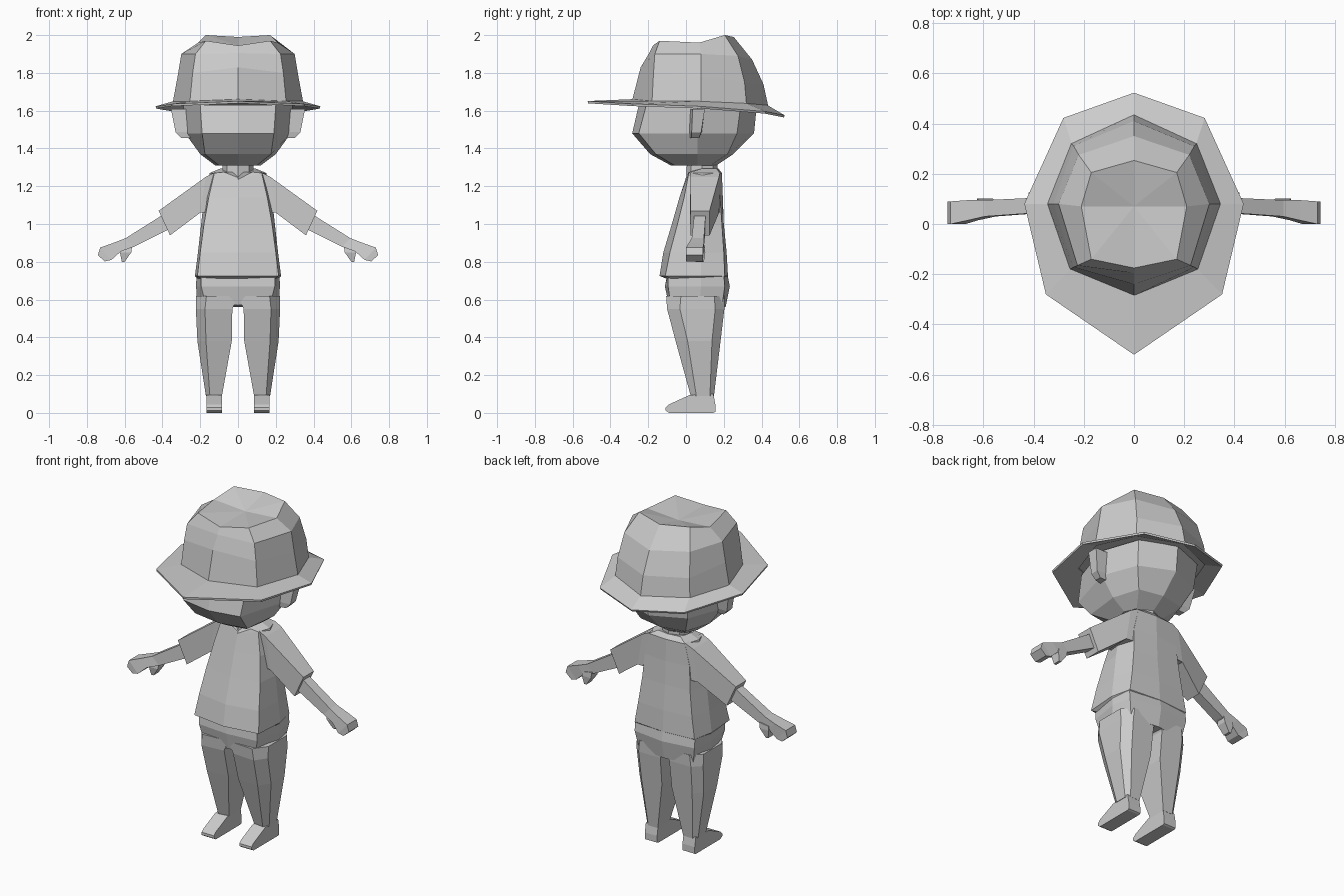
import bpy, bmesh
from math import sin, cos, pi


def loft(name, rings, caps=True, mirror=False, thickness=0, centre=None):
    """Skin equal-length rings of points; optionally close the ends."""
    bm = bmesh.new()
    vr = [[bm.verts.new(p) for p in r] for r in rings]
    n = len(vr[0])
    for a, b in zip(vr, vr[1:]):
        for i in range(n):
            j = (i + 1) % n
            bm.faces.new((a[i], a[j], b[j], b[i]))
    if caps:
        bm.faces.new(vr[0][::-1])
        if centre:
            c = bm.verts.new(centre)
            for i in range(n):
                bm.faces.new((vr[-1][i], vr[-1][(i + 1) % n], c))
        else:
            bm.faces.new(vr[-1])
    bmesh.ops.recalc_face_normals(bm, faces=bm.faces[:])
    me = bpy.data.meshes.new(name)
    bm.to_mesh(me)
    bm.free()
    ob = bpy.data.objects.new(name, me)
    bpy.context.collection.objects.link(ob)
    if mirror:
        m = ob.modifiers.new("mirror", 'MIRROR')
        m.use_mirror_merge = False
    if thickness:
        s = ob.modifiers.new("thickness", 'SOLIDIFY')
        s.thickness = thickness
        s.offset = 0
    return ob


def oct_ring(front, front_diag, side, back_diag, back):
    """Eight-sided ring from its right half."""
    half = [front, front_diag, side, back_diag, back]
    return half + [(-x, y, z) for x, y, z in half[3:0:-1]]


def level(z, f, fd, s, bd, b):
    """Level eight-sided ring: front y, three (x, y) points, back y."""
    return oct_ring((0, f, z), (*fd, z), (*s, z), (*bd, z), (0, b, z))


def blade(top, bottom, y0, y1):
    """Four-sided arm section from two (x, z) points and a y range."""
    (tx, tz), (bx, bz) = top, bottom
    return [(tx, y0, tz), (tx, y1, tz), (bx, y1, bz), (bx, y0, bz)]


# Hat: crown with dented top, and drooping eight-sided brim
base = oct_ring((0, -.285, 1.655), (.255, -.18, 1.645), (.345, .08, 1.645),
                (.25, .32, 1.635), (0, .435, 1.625))
loft("hat_crown", [
    base,
    oct_ring((0, -.24, 1.83), (.24, -.172, 1.8), (.32, .08, 1.78),
             (.24, .31, 1.75), (0, .41, 1.74)),
    oct_ring((0, -.195, 1.905), (.225, -.165, 1.9), (.30, .08, 1.9),
             (.22, .275, 1.89), (0, .35, 1.87)),
    oct_ring((0, -.175, 1.945), (.17, -.14, 1.97), (.21, .07, 1.96),
             (.17, .205, 2.0), (0, .253, 1.99)),
], centre=(0, .07, 1.945))
brim = oct_ring((0, -.52, 1.645), (.35, -.28, 1.63), (.435, .08, 1.617),
                (.28, .42, 1.59), (0, .52, 1.57))
loft("hat_brim", [brim, [(x * .98, y * .98, z) for x, y, z in base]],
     caps=False, thickness=.012)

# Head
loft("head", [
    level(1.31, -.08, (.10, -.06), (.12, .06), (.09, .13), .16),
    level(1.37, -.19, (.175, -.16), (.20, .06), (.15, .22), .25),
    level(1.48, -.285, (.19, -.25), (.28, .06), (.20, .27), .36),
    level(1.63, -.25, (.20, -.21), (.29, .06), (.21, .29), .375),
])

# Ears
loft("ears", [
    [(.25, .02, 1.455), (.30, .03, 1.455), (.30, .07, 1.455), (.25, .07, 1.455)],
    [(.25, .015, 1.49), (.33, .03, 1.485), (.33, .08, 1.485), (.25, .085, 1.49)],
    [(.25, .02, 1.61), (.355, .035, 1.61), (.355, .10, 1.61), (.25, .10, 1.61)],
], mirror=True)

# Neck
loft("neck", [[(r * sin(i * pi / 4), .085 - r * cos(i * pi / 4), z)
               for i in range(8)] for z, r in ((1.2, .085), (1.33, .08))])

# Shirt body, rising to a V collar
loft("shirt", [
    level(.705, -.09, (.19, -.07), (.21, .08), (.18, .19), .20),
    level(.725, -.14, (.215, -.11), (.228, .08), (.20, .205), .222),
    level(.85, -.12, (.20, -.085), (.212, .08), (.18, .20), .215),
    level(1.0, -.075, (.18, -.045), (.195, .08), (.16, .19), .20),
    oct_ring((0, -.035, 1.14), (.155, -.01, 1.14), (.18, .09, 1.14),
             (.15, .18, 1.14), (0, .195, 1.14)),
    oct_ring((0, .0, 1.245), (.125, .015, 1.27), (.15, .09, 1.27),
             (.12, .18, 1.27), (0, .19, 1.27)),
    oct_ring((0, -.005, 1.235), (.075, .015, 1.275), (.09, .09, 1.295),
             (.075, .16, 1.295), (0, .17, 1.295)),
])

# Sleeves
loft("sleeves", [
    blade((.12, 1.275), (.14, 1.06), .025, .18),
    blade((.17, 1.25), (.20, 1.06), .02, .175),
    blade((.42, 1.07), (.36, .94), .025, .125),
], mirror=True)

# Forearms with flat hands, and thumbs
loft("arms", [
    blade((.38, 1.06), (.35, .98), .045, .105),
    blade((.595, .925), (.55, .88), .03, .095),
    blade((.66, .90), (.62, .855), .015, .095),
    blade((.73, .875), (.67, .81), .0, .09),
    blade((.742, .835), (.705, .802), .0, .09),
], mirror=True)
loft("thumbs", [
    blade((.62, .875), (.56, .885), .045, .1),
    blade((.625, .85), (.565, .85), .04, .102),
    blade((.615, .80), (.60, .80), .05, .095),
], mirror=True)

# Trouser hips with a lower rear flap
loft("trouser_hips", [
    oct_ring((0, -.09, .57), (.17, -.08, .57), (.215, .07, .57),
             (.18, .19, .56), (0, .21, .56)),
    level(.67, -.112, (.195, -.095), (.222, .08), (.20, .205), .232),
    level(.73, -.10, (.195, -.095), (.22, .08), (.20, .20), .22),
])


# Trouser legs
def leg_ring(z, x0, x1, y0, y1):
    c = (x1 - x0) * .25
    return [(x0, y0 + .01, z), (x1 - c, y0, z), (x1, y0 + c * 1.4, z),
            (x1, y1 - c, z), (x1 - c, y1, z), (x0, y1, z)]


loft("trouser_legs", [
    leg_ring(.09, .085, .17, .025, .148),
    leg_ring(.38, .033, .215, -.055, .183),
    leg_ring(.55, .03, .223, -.1, .203),
    leg_ring(.62, .0, .223, -.105, .205),
], mirror=True)

# Feet
loft("feet", [[(.085, y, z0), (.167, y, z0), (.167, y, z1), (.085, y, z1)]
              for y, z0, z1 in ((.155, .005, .045), (.145, 0, .1), (.02, 0, .095),
                                (-.09, 0, .045), (-.108, .012, .028))],
     mirror=True)
